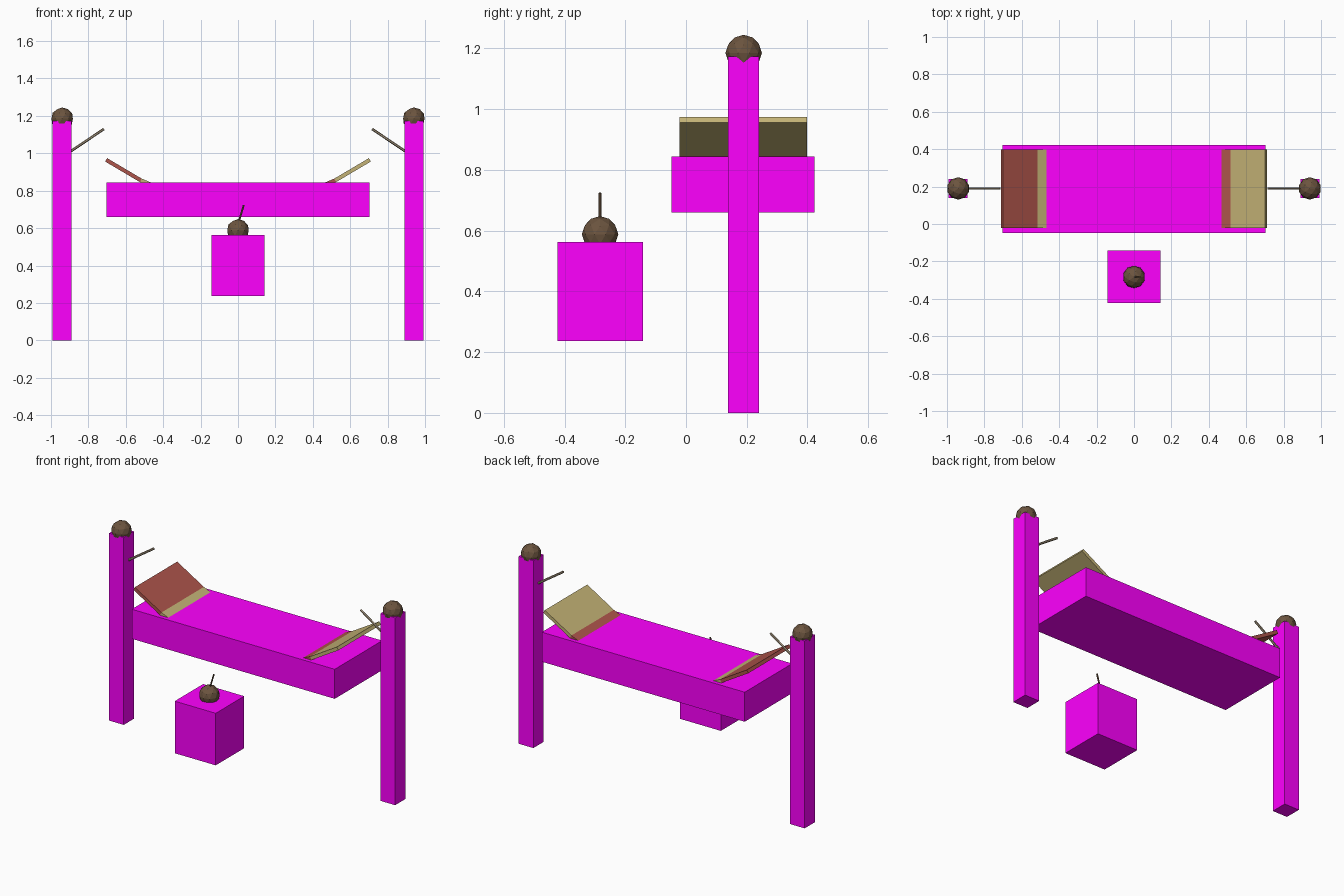
import bpy, bmesh
from mathutils import Vector

if "Cube" in bpy.data.objects:
    bpy.data.objects.remove(bpy.data.objects["Cube"])


def material(name, rgb):
    m = bpy.data.materials.new(name)
    m.diffuse_color = (*rgb, 1)
    m.use_nodes = True
    m.node_tree.nodes["Principled BSDF"].inputs["Base Color"].default_value = m.diffuse_color
    return m


MAGENTA = material("magenta", (1.0, 0.0, 1.0))
BROWN = material("dark_brown", (0.15, 0.09, 0.05))
ROPE = material("rope", (0.40, 0.32, 0.22))
RED = material("red_cloth", (0.42, 0.09, 0.07))
TAN = material("tan_cloth", (0.55, 0.45, 0.18))


def box(name, lo, hi, mat):
    lo, hi = Vector(lo), Vector(hi)
    bpy.ops.mesh.primitive_cube_add(size=1, location=(lo + hi) / 2)
    ob = bpy.context.object
    ob.name, ob.scale = name, hi - lo
    ob.data.materials.append(mat)


def ball(name, loc, r=0.06):
    bpy.ops.mesh.primitive_ico_sphere_add(subdivisions=2, radius=r, location=loc)
    bpy.context.object.name = name
    bpy.context.object.data.materials.append(BROWN)


def rod(name, a, b, r, mat, sides=6):
    a, b = Vector(a), Vector(b)
    bpy.ops.mesh.primitive_cylinder_add(vertices=sides, radius=r, depth=(b - a).length,
                                        location=(a + b) / 2)
    ob = bpy.context.object
    ob.name = name
    ob.rotation_euler = (b - a).to_track_quat('Z', 'Y').to_euler()
    ob.data.materials.append(mat)


# Posts with ball caps and short slanted ropes
Y = 0.19
for side, s in (("left", -1), ("right", 1)):
    box(side + "_post", (s * 0.94 - 0.051, Y - 0.051, 0), (s * 0.94 + 0.051, Y + 0.051, 1.173), MAGENTA)
    ball(side + "_post_cap", (s * 0.94, Y, 1.185))
    rod(side + "_rope", (s * 0.91, Y, 1.0), (s * 0.717, Y, 1.13), 0.007, ROPE)

# Bed block
box("bed_block", (-0.703, -0.047, 0.66), (0.703, 0.423, 0.845), MAGENTA)

# Sagging striped cloth: eight strips in alternating colours
half = [0.705, 0.52, 0.35, 0.175]
xs = [-x for x in half] + [0] + half[::-1]
bm = bmesh.new()
rows = []
for x in xs:
    z = 0.725 + 0.24 * (x / 0.705) ** 2
    rows.append([bm.verts.new((x, y, z)) for y in (-0.022, 0.398)])
for i, (a, b) in enumerate(zip(rows, rows[1:])):
    bm.faces.new((a[0], b[0], b[1], a[1])).material_index = i % 2
mesh = bpy.data.meshes.new("striped_cloth")
bm.to_mesh(mesh)
bm.free()
cloth = bpy.data.objects.new("striped_cloth", mesh)
bpy.context.collection.objects.link(cloth)
mesh.materials.append(RED)
mesh.materials.append(TAN)
solid = cloth.modifiers.new("thickness", 'SOLIDIFY')
solid.thickness, solid.offset = 0.021, 0

# Side crate with a ball and stem on top
box("side_crate", (-0.142, -0.423, 0.237), (0.142, -0.142, 0.563), MAGENTA)
ball("crate_ball", (0, -0.283, 0.588))
rod("ball_stem", (0, -0.283, 0.62), (0.031, -0.283, 0.724), 0.005, BROWN)
